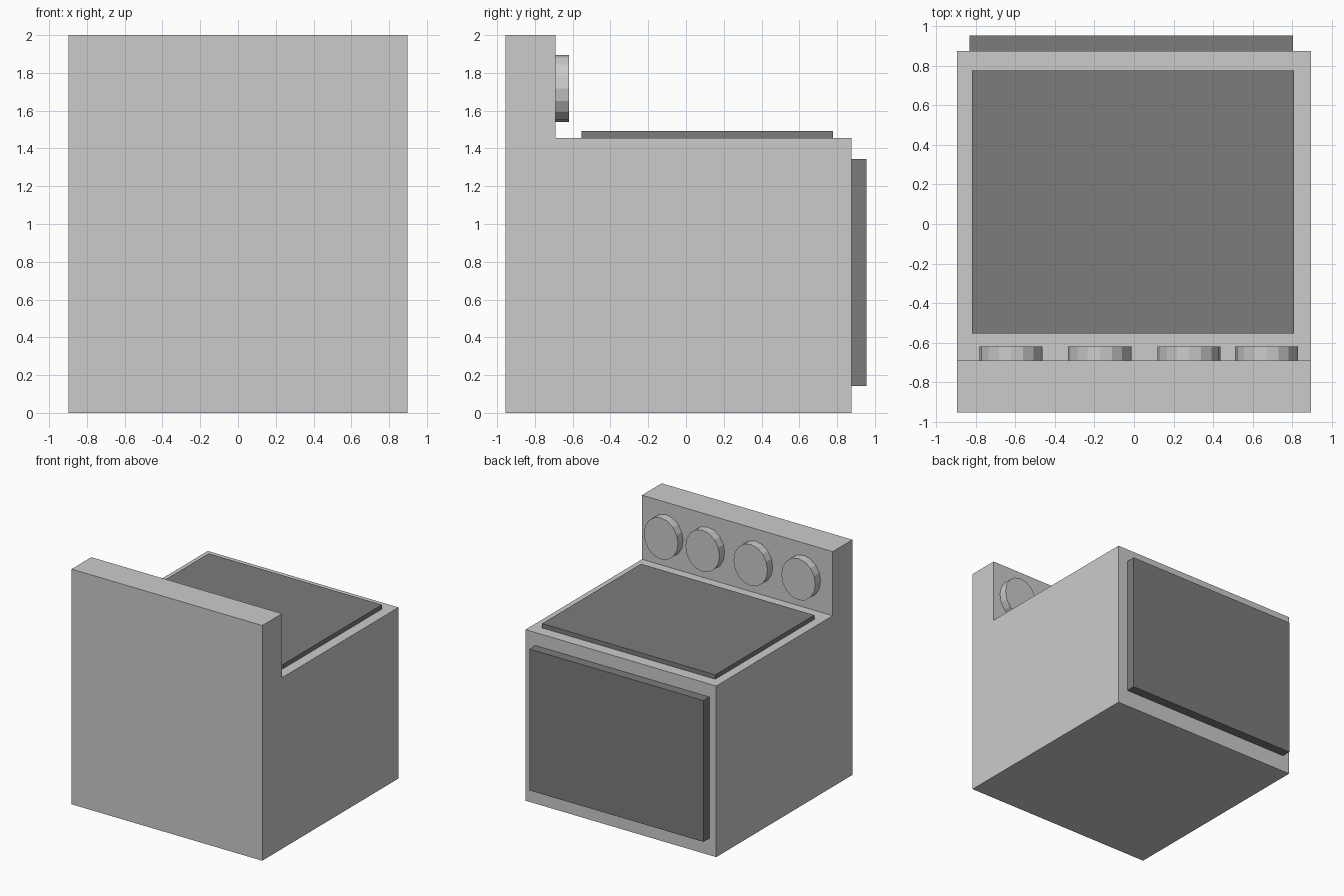
import bpy, bmesh
from math import pi

if "Cube" in bpy.data.objects:
    bpy.data.objects.remove(bpy.data.objects["Cube"])


def add_box(name, lo, hi):
    size = [b - a for a, b in zip(lo, hi)]
    centre = [(a + b) / 2 for a, b in zip(lo, hi)]
    bpy.ops.mesh.primitive_cube_add(size=1, location=centre)
    ob = bpy.context.object
    ob.name = name
    ob.scale = size
    bpy.ops.object.transform_apply(location=False, rotation=False, scale=True)
    return ob


def paint(ob, mat):
    ob.data.materials.append(mat)


# Body with raised control panel: side profile (y, z) extruded across x
profile = [(-0.955, 0), (0.875, 0), (0.875, 1.455),
           (-0.69, 1.455), (-0.69, 2), (-0.955, 2)]
bm = bmesh.new()
face = bm.faces.new([bm.verts.new((-0.897, y, z)) for y, z in profile])
side = bmesh.ops.extrude_face_region(bm, geom=[face])
bmesh.ops.translate(bm, vec=(1.794, 0, 0),
                    verts=[v for v in side["geom"] if isinstance(v, bmesh.types.BMVert)])
bmesh.ops.recalc_face_normals(bm, faces=bm.faces)
mesh = bpy.data.meshes.new("stove_body")
bm.to_mesh(mesh)
bm.free()
bpy.context.collection.objects.link(bpy.data.objects.new("stove_body", mesh))

# Dark cooktop plate and oven door
dark = bpy.data.materials.new("dark_grey")
dark.diffuse_color = (0.2, 0.2, 0.2, 1)
dark.use_nodes = True
dark.node_tree.nodes["Principled BSDF"].inputs["Base Color"].default_value = dark.diffuse_color
paint(add_box("cooktop", (-0.82, -0.553, 1.45), (0.81, 0.777, 1.492)), dark)
paint(add_box("oven_door", (-0.833, 0.87, 0.143), (0.805, 0.955, 1.345)), dark)

# Row of slightly oval control knobs
for i, x in enumerate((-0.623, -0.173, 0.279, 0.67)):
    bpy.ops.mesh.primitive_cylinder_add(vertices=16, radius=1, depth=0.08,
                                        location=(x, -0.66, 1.718),
                                        rotation=(pi / 2, 0, 0))
    knob = bpy.context.object
    knob.name = f"control_knob_{i + 1}"
    knob.scale = (0.16, 0.177, 1)
